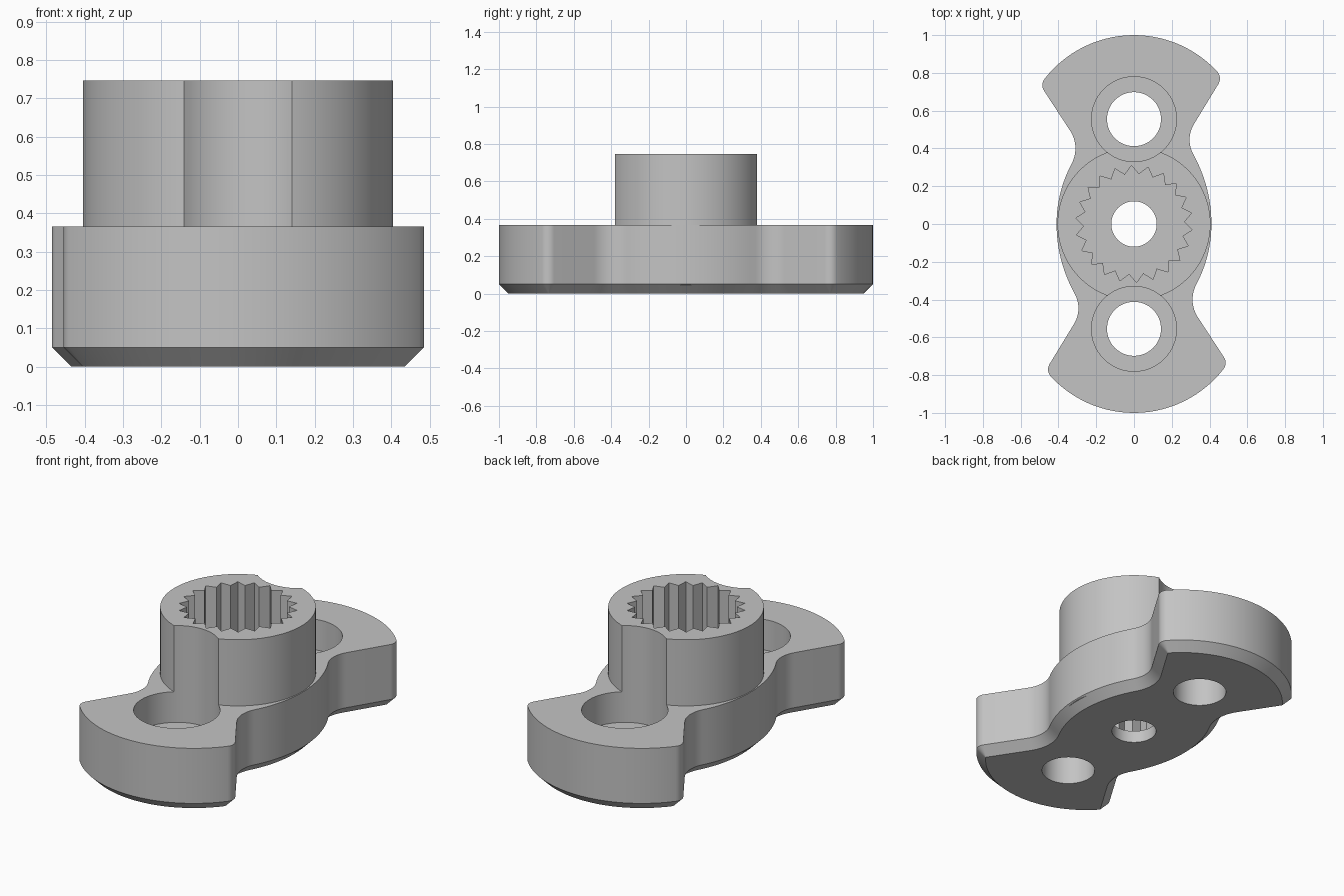
import bpy
import bmesh
from math import sin, cos, pi, atan2, radians

if "Cube" in bpy.data.objects:
    bpy.data.objects.remove(bpy.data.objects["Cube"], do_unlink=True)

BASE_TOP, HUB_TOP, CHAMFER = 0.366, 0.746, 0.05
HUB_R, BOLT_Y = 0.405, 0.555

grey = bpy.data.materials.new("plain grey")
grey.use_nodes = True
grey.diffuse_color = (0.55, 0.55, 0.55, 1)
grey.node_tree.nodes["Principled BSDF"].inputs["Base Color"].default_value = grey.diffuse_color


def loft(name, rings):
    """Closed solid through (points, z) rings of equal length."""
    bm = bmesh.new()
    loops = [[bm.verts.new((x, y, z)) for x, y in pts] for pts, z in rings]
    n = len(loops[0])
    for low, high in zip(loops, loops[1:]):
        for i in range(n):
            j = (i + 1) % n
            bm.faces.new((low[i], low[j], high[j], high[i]))
    bm.faces.new(loops[0][::-1])
    bm.faces.new(loops[-1])
    mesh = bpy.data.meshes.new(name)
    bm.to_mesh(mesh)
    bm.free()
    mesh.materials.append(grey)
    obj = bpy.data.objects.new(name, mesh)
    bpy.context.collection.objects.link(obj)
    return obj


def arc(cx, cy, r, start, end, n):
    steps = [start + (end - start) * i / n for i in range(n + 1)]
    return [(cx + r * cos(a), cy + r * sin(a)) for a in steps]


def cylinder(name, y, r, bottom, top, n=64):
    pts = arc(0, y, r, 0, 2 * pi, n)[:-1]
    return loft(name, [(pts, bottom), (pts, top)])


def flank(side, waist, notch, notch_r, tip, normal, inset):
    """Quarter outline: waist arc, concave notch, rounded tip, lobe arc."""
    phi = atan2(notch[1], notch[0] + waist)
    end = atan2(tip[1] - 0.4, tip[0])
    normal = radians(normal)
    pts = arc(-waist, 0, waist + 0.41 - inset, 0, phi, 14)
    pts += arc(*notch, notch_r + inset, pi + phi, pi + normal, 12)[1:]
    pts += arc(*tip, 0.055 - inset, normal, end, 8)
    pts += arc(0, 0.4, 0.6 - inset, end, pi / 2, 14)[1:]
    return [(side * x, y) for x, y in pts]


def outline(inset):
    right = flank(1, 0.347, (0.452, 0.446), 0.158, (0.40, 0.77), -31.4, inset)
    left = flank(-1, 0.269, (0.481, 0.40), 0.171, (0.43, 0.735), -33.2, inset)
    half = right + left[::-1][1:-1]
    return half + [(-x, -y) for x, y in half]


def combine(target, other, operation):
    mod = target.modifiers.new(operation.lower(), "BOOLEAN")
    mod.operation, mod.solver, mod.object = operation, "EXACT", other
    bpy.context.view_layer.objects.active = target
    bpy.ops.object.modifier_apply(modifier=mod.name)
    bpy.data.objects.remove(other, do_unlink=True)


# Two-lobed base with chamfered underside, and the round hub
body = loft("coupling_body", [(outline(CHAMFER), 0), (outline(0), CHAMFER), (outline(0), BASE_TOP)])
combine(body, cylinder("hub", 0, HUB_R, 0.042, HUB_TOP, 96), "UNION")

# Counterbored bolt holes, which also scallop the hub
for y in (-BOLT_Y, BOLT_Y):
    combine(body, cylinder("counterbore", y, 0.225, 0.19, 1), "DIFFERENCE")
    combine(body, cylinder("bolt_hole", y, 0.143, -0.1, 0.5), "DIFFERENCE")

# Toothed socket and centre hole
TEETH = 22
star = []
for i in range(TEETH * 2):
    a = radians(92.5) + pi * i / TEETH
    r = 0.31 if i % 2 == 0 else 0.265
    star.append((r * cos(a), r * sin(a)))
combine(body, loft("toothed_socket", [(star, 0.07), (star, 1)]), "DIFFERENCE")
combine(body, cylinder("centre_hole", 0, 0.12, -0.1, 0.5), "DIFFERENCE")

bpy.ops.object.select_all(action="DESELECT")
body.select_set(True)
bpy.context.view_layer.objects.active = body
bpy.ops.object.shade_smooth_by_angle(angle=radians(25))
